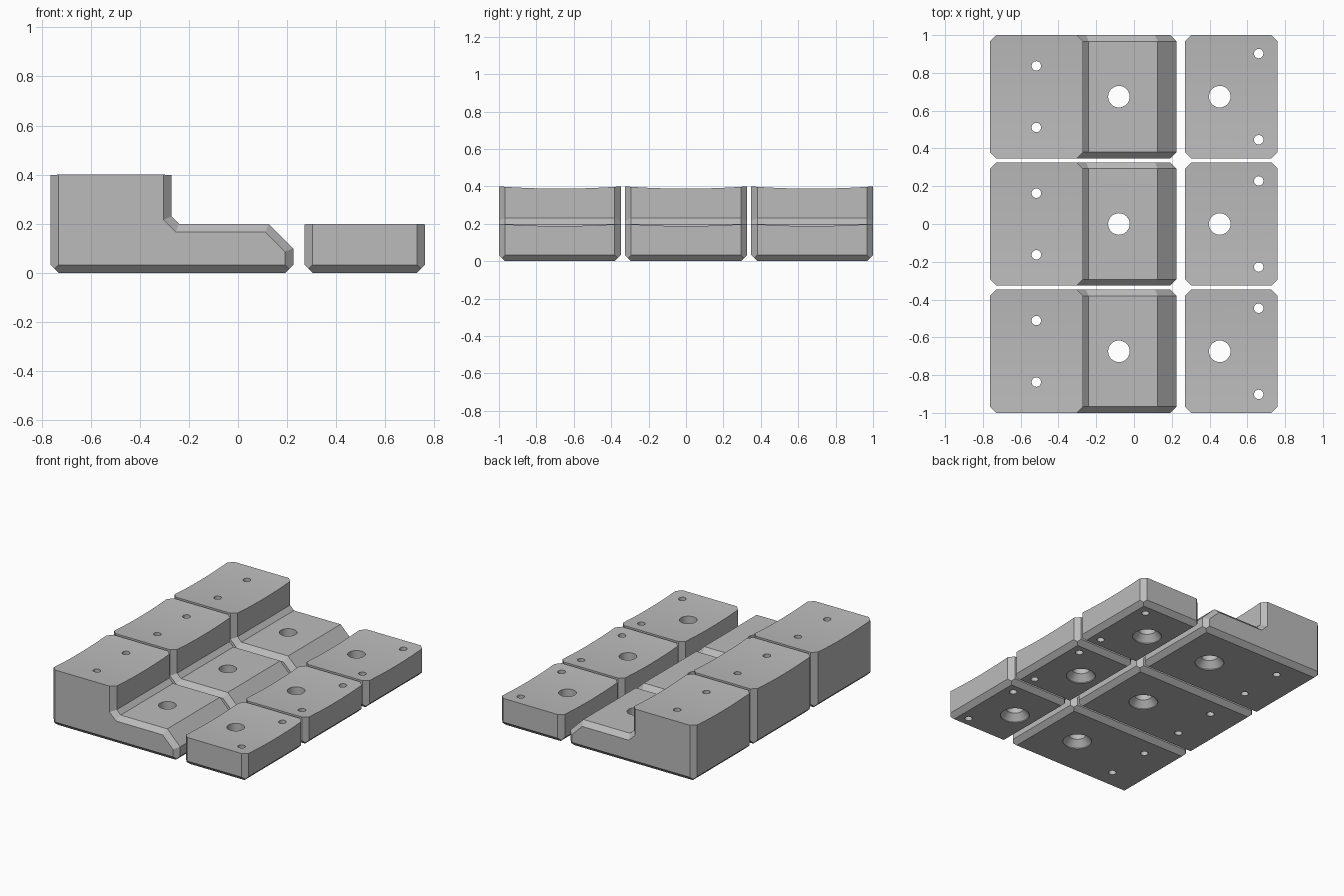
import bpy, bmesh, math
from mathutils import Vector

if "Cube" in bpy.data.objects:
    bpy.data.objects.remove(bpy.data.objects["Cube"])

CH = 0.033       # chamfer size
HALF = 0.326     # half length of a block along y
PITCH = 0.674    # spacing of the three rows
SAG = 0.012      # dip of the hollowed top

grey = bpy.data.materials.new("machined grey")
grey.diffuse_color = (0.5, 0.5, 0.5, 1)
grey.use_nodes = True
grey.node_tree.nodes["Principled BSDF"].inputs["Base Color"].default_value = grey.diffuse_color


def inset(profile, top, d):
    """Move every edge of a counter-clockwise profile inwards by d, except edge `top`."""
    pts = [Vector(p) for p in profile]
    n = len(pts)
    lines = []
    for i in range(n):
        t = (pts[(i + 1) % n] - pts[i]).normalized()
        lines.append((pts[i] + Vector((-t.y, t.x)) * (0 if i == top else d), t))
    out = []
    for i in range(n):
        (p, t), (q, u) = lines[i - 1], lines[i]
        w = q - p
        k = (w.x * u.y - w.y * u.x) / (t.x * u.y - t.y * u.x)
        out.append(p + t * k)
    return out


def section(profile, top, y):
    """Cross-section at y: chamfered ends, chamfered bottom edges and sagging top."""
    t = min(CH, HALF - abs(y))
    pts = inset(profile, top, CH - t)
    s = max(0, 2 * t - CH)
    a, b = pts[0], pts[1]
    ring = [(a.x, a.y + s), (a.x + s, a.y), (b.x - s, b.y), (b.x, b.y + s)]
    for i, p in enumerate(pts[2:], 2):
        dip = SAG * (1 - (y / HALF) ** 2) if i in (top, (top + 1) % len(pts)) else 0
        ring.append((p.x, p.y - dip))
    return [(x, y, z) for x, z in ring]


def finish(name, bm):
    bmesh.ops.recalc_face_normals(bm, faces=bm.faces)
    me = bpy.data.meshes.new(name)
    bm.to_mesh(me)
    bm.free()
    ob = bpy.data.objects.new(name, me)
    bpy.context.collection.objects.link(ob)
    return ob


def block(name, profile, top):
    """Loft the cross-sections from front to back."""
    inner = HALF - CH
    ys = [-HALF, -HALF + CH / 2]
    ys += [-inner + 2 * inner * i / 14 for i in range(15)]
    ys += [HALF - CH / 2, HALF]
    bm = bmesh.new()
    rings = [[bm.verts.new(p) for p in section(profile, top, y)] for y in ys]
    for r, q in zip(rings, rings[1:]):
        for i in range(len(r)):
            j = (i + 1) % len(r)
            bm.faces.new((r[i], r[j], q[j], q[i]))
    bm.faces.new(rings[0])
    bm.faces.new(rings[-1])
    bmesh.ops.remove_doubles(bm, verts=bm.verts, dist=1e-5)
    bmesh.ops.dissolve_limit(bm, angle_limit=math.radians(0.1),
                             verts=bm.verts, edges=bm.edges)
    return finish(name, bm)


def turned(bm, x, y, outline, n=32):
    """Closed solid of revolution about a vertical axis."""
    rings = [[bm.verts.new((x + r * math.cos(math.tau * i / n),
                            y + r * math.sin(math.tau * i / n), z))
              for i in range(n)] for r, z in outline]
    for a, b in zip(rings, rings[1:]):
        for i in range(n):
            j = (i + 1) % n
            bm.faces.new((a[i], a[j], b[j], b[i]))
    bm.faces.new(rings[0])
    bm.faces.new(rings[-1])


def drill(ob, bolt_x, pin_x, pin_y):
    """Cut the countersunk bolt hole and the two pin holes."""
    bm = bmesh.new()
    turned(bm, bolt_x, 0, [(0.095, -0.1), (0.095, 0.006), (0.057, 0.05), (0.057, 0.6)])
    for s in (-1, 1):
        turned(bm, pin_x, s * pin_y, [(0.025, -0.1), (0.025, 0.6)], 24)
    cutter = finish("hole_cutter", bm)
    cutter.hide_render = True
    mod = ob.modifiers.new("holes", 'BOOLEAN')
    mod.operation, mod.solver, mod.object = 'DIFFERENCE', 'EXACT', cutter
    bpy.context.view_layer.update()
    ev = ob.evaluated_get(bpy.context.evaluated_depsgraph_get())
    me = bpy.data.meshes.new_from_object(ev)
    ob.modifiers.clear()
    ob.data = me
    bpy.data.objects.remove(cutter)
    me.materials.clear()
    me.materials.append(grey)
    bpy.ops.object.select_all(action='DESELECT')
    ob.select_set(True)
    bpy.context.view_layer.objects.active = ob
    bpy.ops.object.shade_smooth_by_angle(angle=math.radians(20))


# stepped block: tall rear shoulder, low shelf and sloped nose
step = [(-0.763, 0), (0.225, 0), (0.225, 0.1), (0.125, 0.2), (-0.24, 0.2),
        (-0.27, 0.23), (-0.27, 0.4), (-0.763, 0.4)]
stepped = block("stepped_block_1", step, 6)
drill(stepped, -0.08, -0.517, 0.163)

# low plain block
plain = block("low_block_1", [(0.27, 0), (0.761, 0), (0.761, 0.2), (0.27, 0.2)], 2)
drill(plain, 0.454, 0.66, 0.228)

# three rows along y
for ob, name in ((stepped, "stepped_block"), (plain, "low_block")):
    ob.location.y = -PITCH
    for i in (1, 2):
        dup = bpy.data.objects.new(f"{name}_{i + 1}", ob.data)
        dup.location.y = (i - 1) * PITCH
        bpy.context.collection.objects.link(dup)
